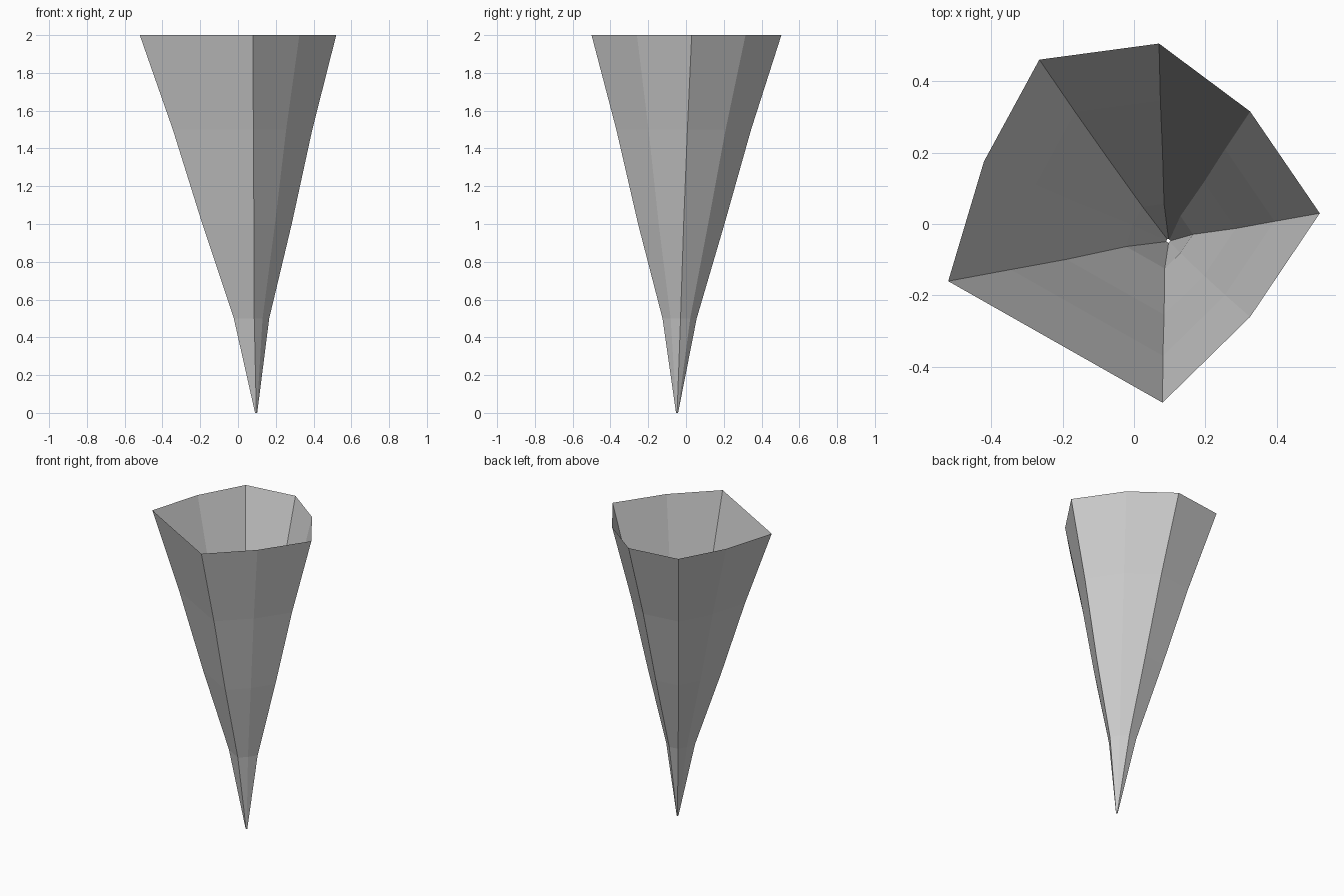
import bpy
import bmesh

cube = bpy.data.objects.get("Cube")
if cube:
    bpy.data.objects.remove(cube, do_unlink=True)

# Plain grey material
grey = bpy.data.materials.new("light_grey")
grey.use_nodes = True
COLOUR = (0.6, 0.6, 0.6, 1.0)
grey.diffuse_color = COLOUR
grey.node_tree.nodes["Principled BSDF"].inputs["Base Color"].default_value = COLOUR

# Irregular eight-sided rim outline and the tip it tapers to
RIM = [(-0.52, -0.16), (0.08, -0.50), (0.325, -0.26), (0.52, 0.03),
       (0.325, 0.315), (0.07, 0.505), (-0.265, 0.46), (-0.42, 0.175)]
TIP = (0.097, -0.048)

# Each ring: height, scale of the rim outline, sideways drift
RINGS = [(0.0, 0.011, 0.0, 0.0), (0.5, 0.18, -0.008, 0.005),
         (1.0, 0.455, -0.005, 0.0), (1.5, 0.71, -0.004, 0.0),
         (2.0, 1.0, 0.0, 0.0)]

# Open cone shell, joined ring to ring with flat quads
bm = bmesh.new()
rings = []
for z, scale, dx, dy in RINGS:
    rings.append([bm.verts.new((TIP[0] + (x - TIP[0]) * scale + dx,
                                TIP[1] + (y - TIP[1]) * scale + dy, z))
                  for x, y in RIM])
count = len(RIM)
for low, high in zip(rings, rings[1:]):
    for i in range(count):
        j = (i + 1) % count
        bm.faces.new((low[i], low[j], high[j], high[i]))

mesh = bpy.data.meshes.new("cone_shell")
bm.to_mesh(mesh)
bm.free()
mesh.materials.append(grey)
shell = bpy.data.objects.new("cone_shell", mesh)
bpy.context.collection.objects.link(shell)
